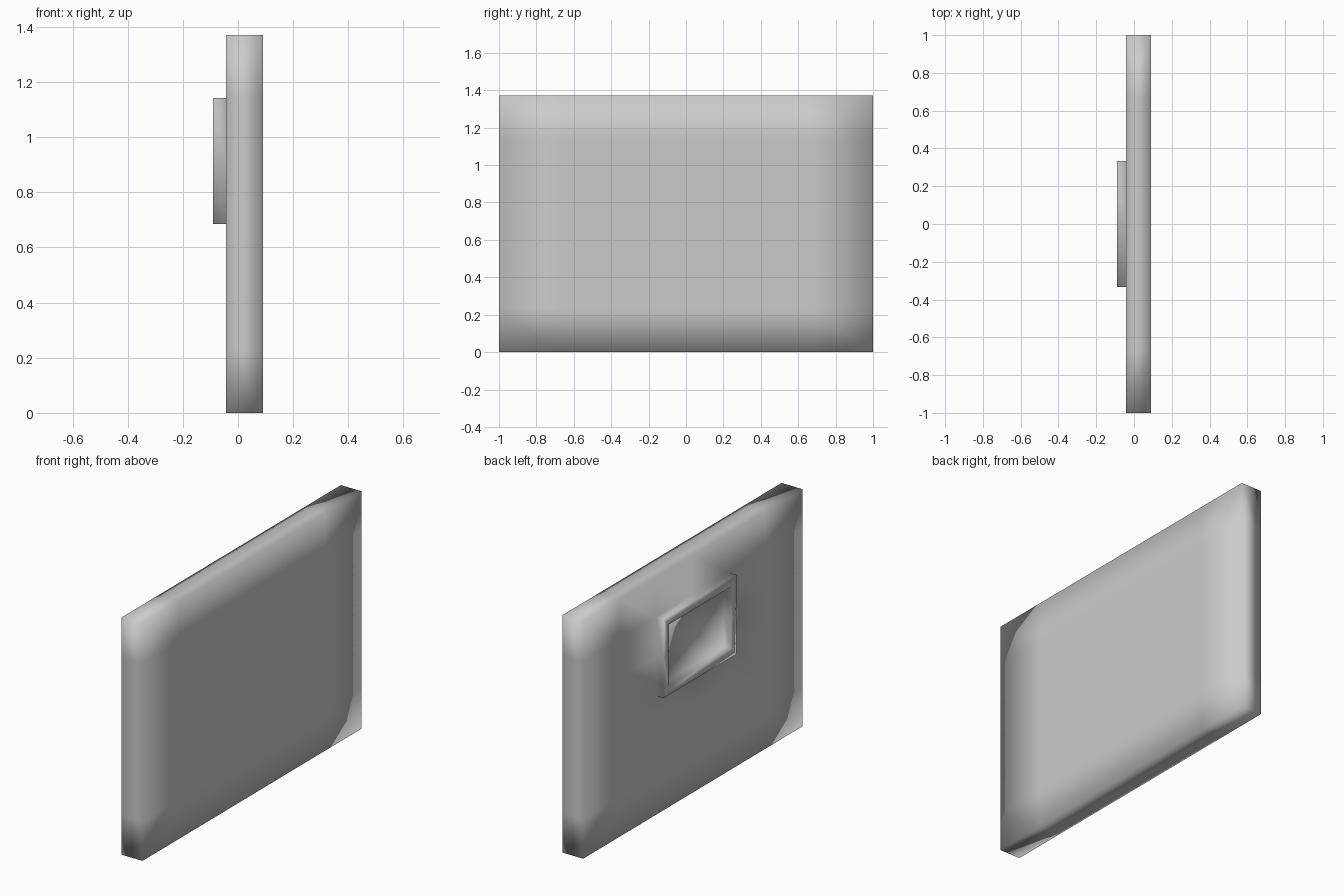
import bpy, bmesh
from mathutils import Vector

if "Cube" in bpy.data.objects:
    bpy.data.objects.remove(bpy.data.objects["Cube"])

X0, X1, H = -0.043, 0.09, 1.371   # panel back, panel front, height
bm = bmesh.new()

# Flat panel cut into a six by six grid
bmesh.ops.create_cube(bm, size=1)
bmesh.ops.scale(bm, vec=(X1 - X0, 2, H), verts=bm.verts)
bmesh.ops.translate(bm, vec=((X0 + X1) / 2, 0, H / 2), verts=bm.verts)
for i in range(1, 6):
    for co, no in (((0, -1 + i / 3, 0), (0, 1, 0)), ((0, 0, H * i / 6), (0, 0, 1))):
        bmesh.ops.bisect_plane(bm, geom=bm.verts[:] + bm.edges[:] + bm.faces[:],
                               plane_co=co, plane_no=no)


def extrude(faces, dx):
    """Extrude a face region along x and return the new cap faces."""
    res = bmesh.ops.extrude_face_region(bm, geom=faces)['geom']
    bmesh.ops.delete(bm, geom=[f for f in faces if f.is_valid], context='FACES')
    bmesh.ops.translate(bm, vec=(dx, 0, 0),
                        verts=[g for g in res if isinstance(g, bmesh.types.BMVert)])
    return [g for g in res if isinstance(g, bmesh.types.BMFace)]


# Raised mount on the back, inset and sunk to leave a rim
bm.normal_update()
mount = [f for f in bm.faces if f.normal.x < -0.9
         and abs(f.calc_center_median().y) < 0.3
         and H / 2 < f.calc_center_median().z < H * 5 / 6]
cap = extrude(mount, -0.09 - X0)
bm.normal_update()
bmesh.ops.inset_region(bm, faces=cap, thickness=0.05, use_even_offset=True)
extrude(cap, 0.045)

bmesh.ops.recalc_face_normals(bm, faces=bm.faces)
for f in bm.faces:
    f.smooth = True
me = bpy.data.meshes.new("panel_with_mount")
bm.to_mesh(me)
bm.free()
bpy.context.collection.objects.link(bpy.data.objects.new("panel_with_mount", me))
